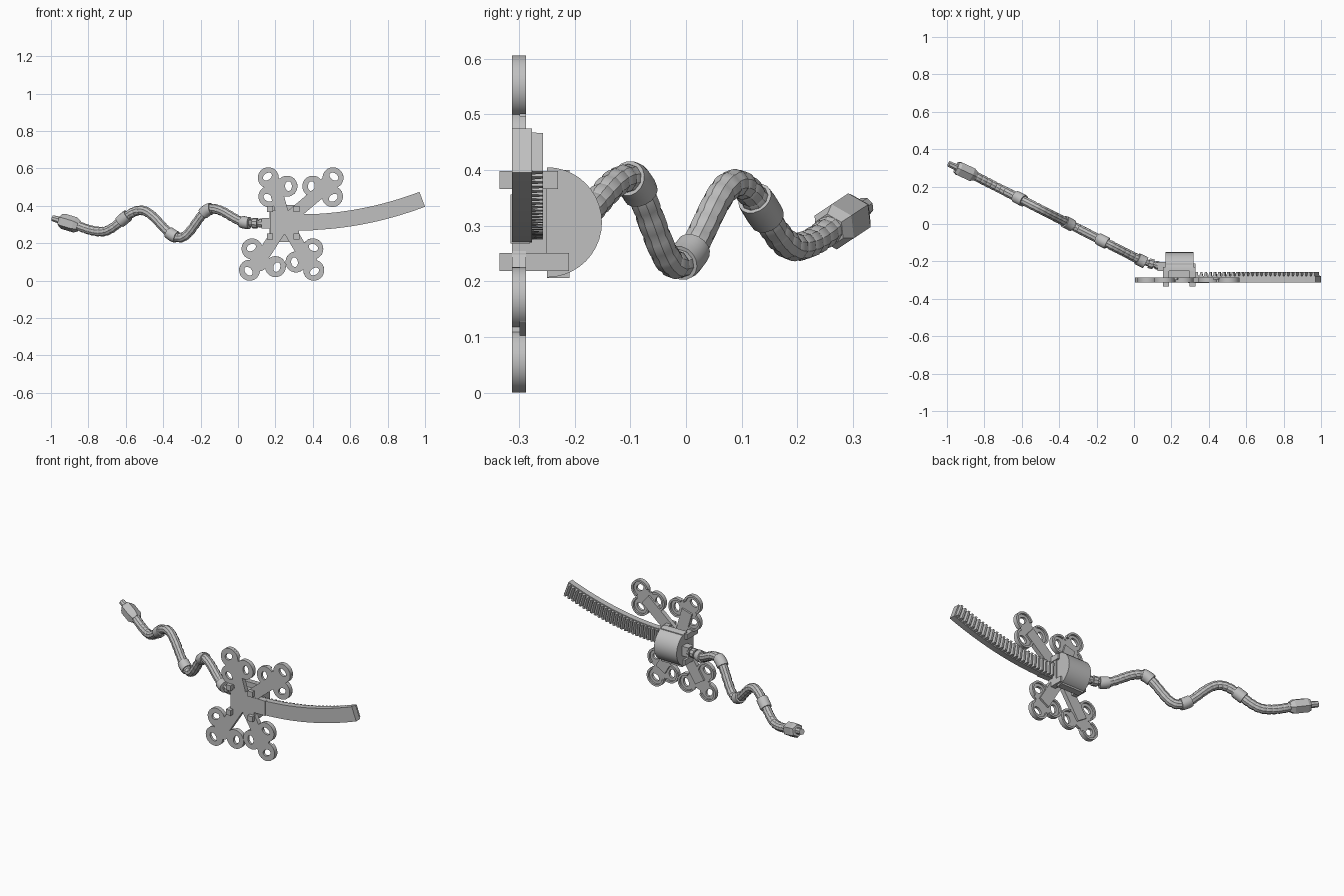
import bpy, bmesh, math
from mathutils import Vector

if "Cube" in bpy.data.objects:
    bpy.data.objects.remove(bpy.data.objects["Cube"])

grey = bpy.data.materials.new("plain grey")
grey.use_nodes = True
grey.diffuse_color = (0.53, 0.53, 0.53, 1)
grey.node_tree.nodes["Principled BSDF"].inputs["Base Color"].default_value = (0.53, 0.53, 0.53, 1)


def finish(name, bm, smooth=False):
    bmesh.ops.remove_doubles(bm, verts=bm.verts, dist=1e-5)
    bmesh.ops.recalc_face_normals(bm, faces=bm.faces)
    mesh = bpy.data.meshes.new(name)
    bm.to_mesh(mesh)
    bm.free()
    mesh.materials.append(grey)
    ob = bpy.data.objects.new(name, mesh)
    bpy.context.collection.objects.link(ob)
    if smooth:
        bpy.ops.object.select_all(action='DESELECT')
        ob.select_set(True)
        bpy.context.view_layer.objects.active = ob
        bpy.ops.object.shade_smooth_by_angle(angle=math.radians(30))
    return ob


def prism(name, outline, sweep, smooth=False):
    """Extrude a closed outline of 3D points along a vector."""
    bm = bmesh.new()
    face = bm.faces.new([bm.verts.new(p) for p in outline])
    ext = bmesh.ops.extrude_face_region(bm, geom=[face], use_keep_orig=True)
    moved = [v for v in ext["geom"] if isinstance(v, bmesh.types.BMVert)]
    bmesh.ops.translate(bm, verts=moved, vec=sweep)
    return finish(name, bm, smooth)


def box(name, x, y, z):
    corners = [(x[0], y[0], z[0]), (x[1], y[0], z[0]), (x[1], y[0], z[1]), (x[0], y[0], z[1])]
    return prism(name, corners, (0, y[1] - y[0], 0))


def strip(name, outer, inner, y0, y1, capped=False):
    """Plate between two matching (x, z) lines."""
    bm = bmesh.new()
    rows = []
    for (a, b), (c, d) in zip(outer, inner):
        rows.append([bm.verts.new(p) for p in ((a, y0, b), (a, y1, b), (c, y1, d), (c, y0, d))])
    for p, q in zip(rows, rows[1:]):
        for k in range(4):
            bm.faces.new((p[k], q[k], q[k - 1], p[k - 1]))
    if capped:
        bm.faces.new(rows[0])
        bm.faces.new(rows[-1])
    return finish(name, bm, True)


def tube(name, path, radii, sides, smooth=True):
    path = [Vector(p) for p in path]
    bm = bmesh.new()
    rows = []
    for i, p in enumerate(path):
        d = (path[min(i + 1, len(path) - 1)] - path[max(i - 1, 0)]).normalized()
        s = d.cross(Vector((0, 0, 1))).normalized()
        u = s.cross(d)
        angles = [math.tau * (k + 0.5) / sides for k in range(sides)]
        rows.append([bm.verts.new(p + radii[i] * (s * math.cos(a) + u * math.sin(a))) for a in angles])
    for p, q in zip(rows, rows[1:]):
        for k in range(sides):
            bm.faces.new((p[k], q[k], q[k - 1], p[k - 1]))
    bm.faces.new(rows[0])
    bm.faces.new(rows[-1])
    return finish(name, bm, smooth)


def arc(cx, cz, rx, rz, a0, a1, n, turn=0.0):
    pts = []
    for i in range(n + 1):
        a = a0 + (a1 - a0) * i / n
        u, v = rx * math.cos(a), rz * math.sin(a)
        pts.append((cx + u * math.cos(turn) - v * math.sin(turn),
                    cz + u * math.sin(turn) + v * math.cos(turn)))
    return pts


# Four flat arms, each ending in three pierced, rimmed lobes
FRONT, FLOOR, BACK = -0.313, -0.298, -0.287
LOBE = 0.056
hub = Vector((0.25, 0.315))
clusters = {
    "upper_right": [(0.162, 0.55), (0.262, 0.505), (0.165, 0.45)],
    "upper_left": [(0.508, 0.55), (0.40, 0.505), (0.505, 0.45)],
    "lower_right": [(0.062, 0.056), (0.075, 0.17), (0.2, 0.075)],
    "lower_left": [(0.405, 0.056), (0.31, 0.10), (0.40, 0.17)],
}
for place, lobes in clusters.items():
    mid = sum((Vector(c) for c in lobes), Vector((0, 0))) / 3
    side = (mid - hub).normalized().orthogonal() * 0.034
    ends = [hub + side, mid + side, mid - side, hub - side]
    prism(place + "_arm", [(p.x, FRONT, p.y) for p in ends], (0, BACK - FRONT, 0))
    disc = arc(mid.x, mid.y, 0.05, 0.05, 0, math.tau, 24)[:-1]
    prism(place + "_centre", [(x, FRONT, z) for x, z in disc], (0, FLOOR - FRONT, 0), True)
    for n, (x, z) in enumerate(lobes, 1):
        out = math.atan2(z - mid.y, x - mid.x)
        hx, hz = x + 0.008 * math.cos(out), z + 0.008 * math.sin(out)
        strip(f"{place}_lobe_{n}", arc(x, z, LOBE, LOBE, 0, math.tau, 32, out),
              arc(hx, hz, 0.018, 0.026, 0, math.tau, 32, out), FRONT, FLOOR)
        strip(f"{place}_rim_{n}", arc(x, z, LOBE, LOBE, -2, 2, 24, out),
              arc(x, z, LOBE - 0.012, LOBE - 0.012, -2, 2, 24, out), FLOOR, BACK, True)

# Curved toothed strap
START, END = 0.32, 0.985


def strap_frame(x):
    slope = 0.574 * (x - 0.33)
    along = Vector((1, slope)).normalized()
    return Vector((x, 0.312 + 0.287 * (x - 0.33) ** 2)), along, Vector((-along.y, along.x))


upper, lower = [], []
for i in range(25):
    c, along, up = strap_frame(START + (END - START) * i / 24)
    upper.append(tuple(c + up * 0.0425))
    lower.append(tuple(c - up * 0.0425))
strip("strap", upper, lower, FRONT, -0.277, True)

TEETH = 27
for i in range(TEETH):
    c, along, up = strap_frame(0.335 + 0.635 * i / (TEETH - 1))
    base = c - up * 0.037
    tooth = [(-0.009, -0.278), (0.009, -0.278), (0.006, -0.257), (-0.004, -0.257)]
    pts = [(base.x + along.x * t, y, base.y + along.y * t) for t, y in tooth]
    prism(f"strap_tooth_{i + 1}", pts, (up.x * 0.074, 0, up.y * 0.074))

# Housing with a rounded back, and its four corner pins
box("housing_plate", (0.17, 0.325), (FRONT, -0.25), (0.25, 0.375))
box("strap_guide", (0.29, 0.4), (FRONT - 0.002, -0.28), (0.268, 0.356))
box("housing_flange", (0.172, 0.313), (-0.25, -0.209), (0.206, 0.4))
dome = arc(-0.25, 0.306, 0.099, 0.099, -math.pi / 2, math.pi / 2, 20)
prism("housing_dome", [(0.168, y, z) for y, z in dome], (0.149, 0, 0), True)
for px, side in ((0.17, "right"), (0.313, "left")):
    for pz, level in ((0.382, "upper"), (0.235, "lower")):
        y1 = -0.23 if level == "upper" else -0.21
        box(f"{level}_{side}_pin", (px - 0.016, px + 0.016), (-0.335, y1), (pz - 0.016, pz + 0.016))


# Wavy cable
keys = [(0.06, 0.308), (-0.14, 0.385), (-0.31, 0.23), (-0.52, 0.376), (-0.73, 0.262), (-0.99, 0.33)]


def cable_point(x):
    for (xa, za), (xb, zb) in zip(keys, keys[1:]):
        if x >= xb:
            break
    t = (xa - x) / (xa - xb)
    return Vector((x, -0.105 - 0.51 * (x + 0.14), za + (zb - za) * (1 - math.cos(math.pi * t)) / 2))


path, radii = [], []
STEPS = 140
for i in range(STEPS + 1):
    path.append(cable_point(0.05 - 0.92 * i / STEPS))
    radii.append(0.0235 if i % 4 == 0 else 0.026)
tube("cable", path, radii, 10)

for n, x in enumerate((0.04, -0.165, -0.35, -0.61), 1):
    sleeve = [cable_point(x + 0.022 * k / 2) for k in (-2, -1, 0, 1, 2)]
    tube(f"cable_sleeve_{n}", sleeve, [0.032, 0.033, 0.033, 0.033, 0.032], 16)

# Jointed coupling between cable and housing
a, b = cable_point(0.05), Vector((0.18, -0.235, 0.306))
tube("coupling_neck", [a, a.lerp(b, 0.5), b], [0.018] * 3, 10)
for n, (s, e, r) in enumerate(((0.22, 0.42, 0.028), (0.5, 0.62, 0.024)), 1):
    tube(f"coupling_collar_{n}", [a.lerp(b, s), a.lerp(b, e)], [r, r], 10)
box("coupling_block", (0.125, 0.175), (-0.25, -0.202), (0.278, 0.335))

# Hexagonal end plug with a small tip
back, front = cable_point(-0.85), Vector((-0.95, 0.303, 0.322))
tube("end_nut", [back.lerp(front, t) for t in (0, 0.2, 0.85, 1)], [0.03, 0.042, 0.042, 0.034], 6, False)
axis = (front - back).normalized()
tube("end_tip", [front - axis * 0.01, front + axis * 0.046], [0.019, 0.017], 8, False)
